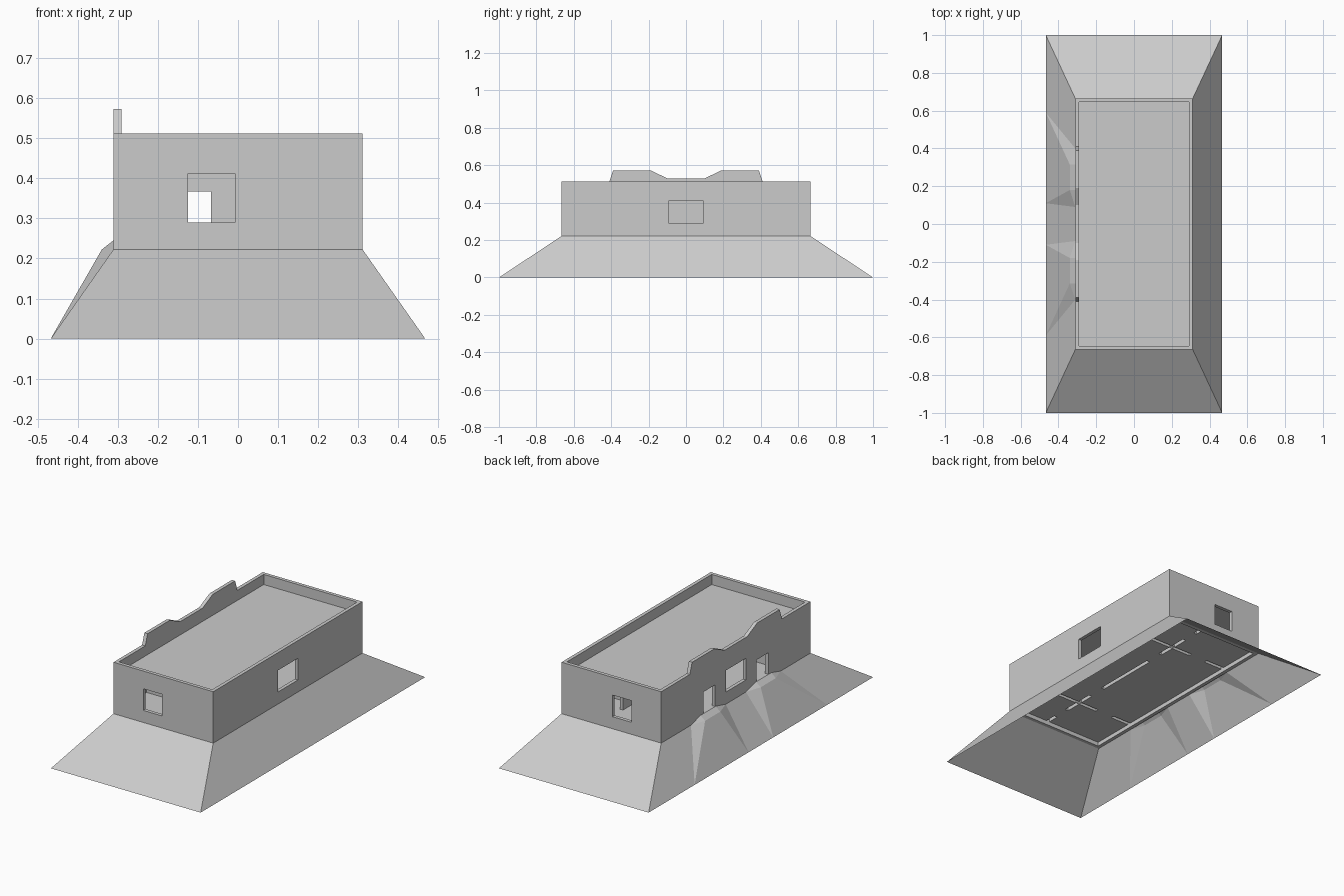
import bpy, bmesh

if "Cube" in bpy.data.objects:
    bpy.data.objects.remove(bpy.data.objects["Cube"])

plaster = bpy.data.materials.new("plain grey")
plaster.diffuse_color = (0.6, 0.6, 0.6, 1)
plaster.use_nodes = True
plaster.node_tree.nodes["Principled BSDF"].inputs["Base Color"].default_value = plaster.diffuse_color

X, Y, T = 0.311, 0.665, 0.02          # outer wall half sizes, wall thickness
IX, IY = X - T, Y - T                 # inner faces
BASE, FLOOR, CEIL, ROOF, TOP = 0.222, 0.245, 0.44, 0.455, 0.512
HEAD = 0.367                          # door head height


def finish(name, bm):
    me = bpy.data.meshes.new(name)
    bm.to_mesh(me)
    bm.free()
    me.materials.append(plaster)
    ob = bpy.data.objects.new(name, me)
    bpy.context.collection.objects.link(ob)
    return ob


def add_box(bm, x0, x1, y0, y1, z0, z1, bottom=True):
    r = bmesh.ops.create_cube(bm, size=1)
    for v in r["verts"]:
        v.co = (x0 if v.co.x < 0 else x1, y0 if v.co.y < 0 else y1, z0 if v.co.z < 0 else z1)
    if not bottom:
        low = [f for f in {f for v in r["verts"] for f in v.link_faces}
               if all(abs(v.co.z - z0) < 1e-6 for v in f.verts)]
        bmesh.ops.delete(bm, geom=low, context="FACES_ONLY")


def cut(ob, name, *box):
    bm = bmesh.new()
    add_box(bm, *box)
    c = finish(name, bm)
    c.hide_render = True
    c.hide_set(True)
    m = ob.modifiers.new(name, "BOOLEAN")
    m.operation, m.solver, m.object = "DIFFERENCE", "EXACT", c


# Outer walls with windows and doors
bm = bmesh.new()
add_box(bm, -X, X, -Y, Y, BASE, TOP)
walls = finish("outer_walls", bm)
cut(walls, "room_cutter", -IX, IX, -IY, IY, 0.1, 0.7)
cut(walls, "end_window_cutter", -0.125, -0.007, -0.9, 0.9, 0.29, 0.412)
cut(walls, "side_window_cutter", -0.5, 0.5, -0.09, 0.09, 0.29, 0.412)
for s in (-1, 1):
    y0, y1 = sorted((s * 0.185, s * 0.29))
    cut(walls, "door_cutter", -0.5, -0.2, y0, y1, FLOOR, HEAD)

# Stepped gable on the entrance side
half = [(0.10, 0.53), (0.19, 0.573), (0.39, 0.573), (0.41, TOP)]
bm = bmesh.new()
prof = [(-y, z) for y, z in reversed(half)] + half
f = bm.faces.new([bm.verts.new((-X, y, z)) for y, z in prof])
r = bmesh.ops.extrude_face_region(bm, geom=[f])
bmesh.ops.translate(bm, vec=(T, 0, 0), verts=[v for v in r["geom"] if isinstance(v, bmesh.types.BMVert)])
bmesh.ops.recalc_face_normals(bm, faces=bm.faces)
finish("stepped_gable", bm)

# Flat roof
bm = bmesh.new()
add_box(bm, -IX, IX, -IY, IY, CEIL, ROOF)
finish("roof", bm)

# Hollow inner walls, with headers over the doorways
solid, heads = [(0.05, 0.07, -0.19, 0.19)], []
for s in (-1, 1):
    span = lambda a, b: tuple(sorted((s * a, s * b)))
    across = span(0.378, 0.398)
    solid += [(-IX, -0.174) + across, (-0.067, IX) + across,
              (0.05, 0.07) + span(0.29, 0.49), (0.05, 0.07) + span(0.58, IY)]
    heads += [(-0.174, -0.067) + across, (0.05, 0.07) + span(0.19, 0.29),
              (0.05, 0.07) + span(0.49, 0.58)]
bm = bmesh.new()
for w in solid:
    add_box(bm, *w, FLOOR, CEIL, bottom=False)
for w in heads:
    add_box(bm, *w, HEAD, CEIL)
finish("inner_walls", bm)

# Floor sheet, left open under the hollow walls
bm = bmesh.new()
xs = sorted({-IX, IX} | {v for w in solid for v in w[:2]})
ys = sorted({-IY, IY} | {v for w in solid for v in w[2:]})
for x0, x1 in zip(xs, xs[1:]):
    for y0, y1 in zip(ys, ys[1:]):
        cx, cy = (x0 + x1) / 2, (y0 + y1) / 2
        if not any(w[0] < cx < w[1] and w[2] < cy < w[3] for w in solid):
            bm.faces.new([bm.verts.new(p) for p in
                          ((x0, y0, FLOOR), (x1, y0, FLOOR), (x1, y1, FLOOR), (x0, y1, FLOOR))])
bmesh.ops.remove_doubles(bm, verts=bm.verts, dist=1e-5)
finish("floor", bm)

# Sloping earth bank, open below, with two flared ramps to the doors
BX, BY = 0.467, 1.0
bm = bmesh.new()


def face(*pts):
    bm.faces.new([bm.verts.new(p) for p in pts])


low = lambda y: (-BX, y, 0)
high = lambda y: (-X, y, BASE)
for s in (-1, 1):
    face((-BX, s * BY, 0), (BX, s * BY, 0), (X, s * Y, BASE), (-X, s * Y, BASE))
    b = [low(s * y) for y in (0.11, 0.275, 0.435, 0.59)]
    inner, outer = high(s * 0.09), high(s * 0.40)
    lip = [(-0.34, s * y, BASE) for y in (0.18, 0.315)]
    sill = [(-X, s * y, FLOOR) for y in (0.18, 0.315)]
    face(b[1], b[2], lip[1], lip[0])
    face(lip[0], lip[1], sill[1], sill[0])
    face(b[0], b[1], lip[0])
    face(b[0], lip[0], inner)
    face(inner, lip[0], sill[0])
    face(b[2], b[3], lip[1])
    face(b[3], outer, lip[1])
    face(outer, sill[1], lip[1])
    face(b[3], low(s * BY), high(s * Y), outer)
face(low(-0.11), low(0.11), high(0.09), high(-0.09))
face((BX, -BY, 0), (BX, BY, 0), (X, Y, BASE), (X, -Y, BASE))
bmesh.ops.remove_doubles(bm, verts=bm.verts, dist=1e-5)
bmesh.ops.recalc_face_normals(bm, faces=bm.faces)
if sum(f.normal.z for f in bm.faces) < 0:
    bmesh.ops.reverse_faces(bm, faces=bm.faces)
finish("earth_bank", bm)
